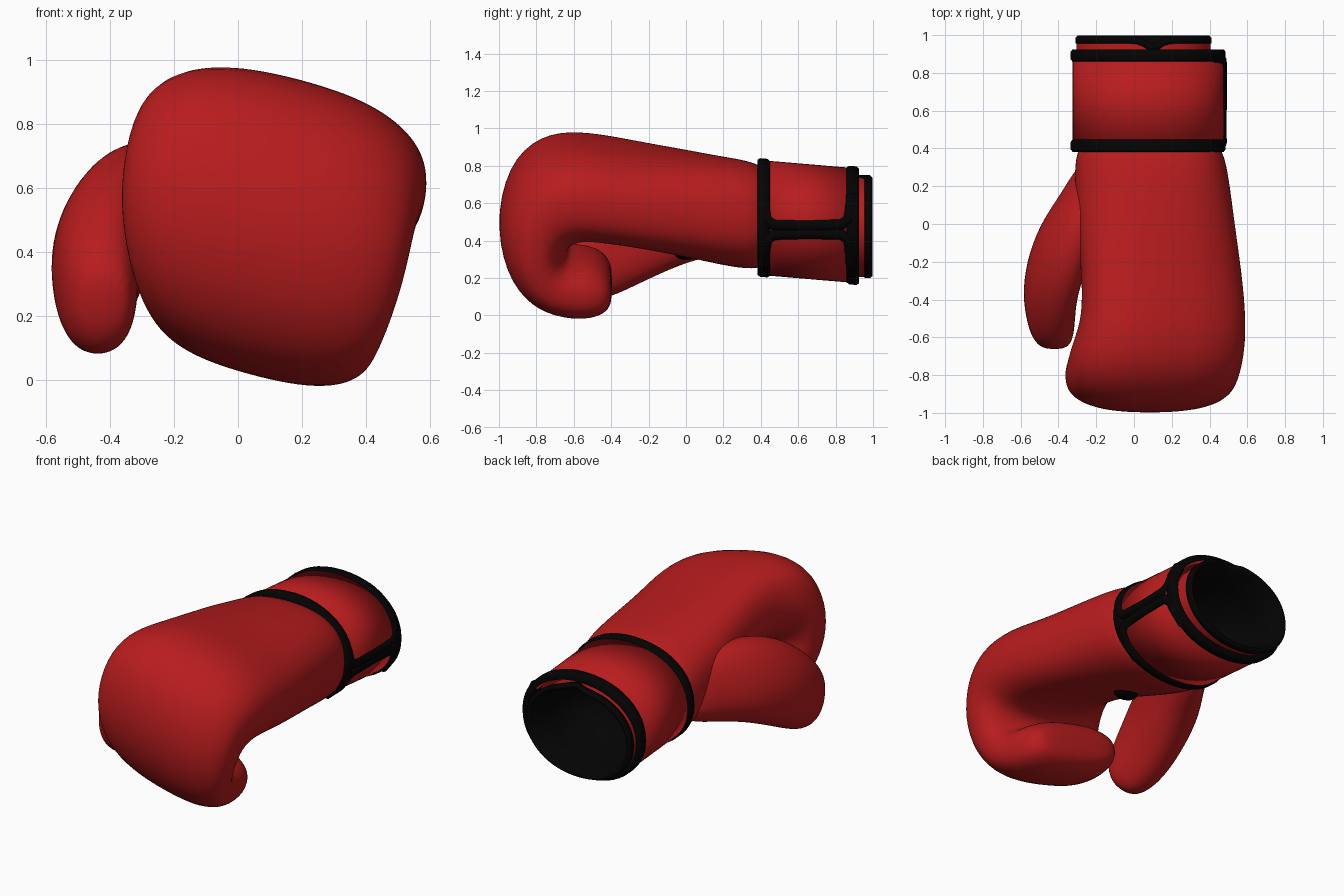
import bpy, bmesh, math
from mathutils import Vector

if "Cube" in bpy.data.objects:
    bpy.data.objects.remove(bpy.data.objects["Cube"])


def material(name, rgb):
    m = bpy.data.materials.new(name)
    m.diffuse_color = (*rgb, 1)
    m.use_nodes = True
    m.node_tree.nodes["Principled BSDF"].inputs["Base Color"].default_value = m.diffuse_color
    return m


RED = material("red leather", (0.475, 0.0115, 0.0125))
BLACK = material("black trim", (0.001, 0.001, 0.001))


def power(v, p):
    return math.copysign(abs(v) ** (2 / p), v)


def roll(co, degrees):
    """Turn and slant the fist about its long axis, fading out towards the wrist."""
    f = min(1, max(0, (0.4 - co.y) / 0.75))
    f = f * f * (3 - 2 * f)
    a = math.radians(degrees) * f
    dx, dz = co.x - 0.1, co.z - 0.5
    dz -= 0.10 * f * dx
    return Vector((0.1 + dx * math.cos(a) + dz * math.sin(a), co.y,
                   0.5 - dx * math.sin(a) + dz * math.cos(a)))


def loft(name, sections, mat, p=2.0, n=24, turn=0, subdiv=2, caps=(True, True), warp=None):
    """Skin rounded sections: (outer y, outer z, inner y, inner z, half width, centre x)."""
    bm = bmesh.new()
    rings = []
    for oy, oz, iy, iz, hw, cx in sections:
        ring = []
        for i in range(n):
            t = 2 * math.pi * i / n
            u, v = power(math.cos(t), p), power(math.sin(t), p)
            co = Vector((cx + hw * u, (oy + iy) / 2 + (oy - iy) / 2 * v,
                         (oz + iz) / 2 + (oz - iz) / 2 * v))
            co = roll(co, turn) if turn else co
            ring.append(bm.verts.new(warp(co) if warp else co))
        rings.append(ring)
    for a, b in zip(rings, rings[1:]):
        for i in range(n):
            j = (i + 1) % n
            bm.faces.new((a[i], a[j], b[j], b[i]))
    for use, ring in zip(caps, (rings[0], rings[-1])):
        if use:
            bm.faces.new(ring)
    bmesh.ops.recalc_face_normals(bm, faces=bm.faces)
    me = bpy.data.meshes.new(name)
    bm.to_mesh(me)
    bm.free()
    me.materials.append(mat)
    me.shade_smooth()
    ob = bpy.data.objects.new(name, me)
    bpy.context.collection.objects.link(ob)
    if subdiv:
        mod = ob.modifiers.new("smooth", 'SUBSURF')
        mod.levels = mod.render_levels = subdiv
    return ob


# Padded fist: back of the hand, curled knuckles, finger tips
loft("fist", [
    (0.46, 0.77, 0.46, 0.27, 0.35, 0.08),
    (0.36, 0.825, 0.36, 0.24, 0.40, 0.085),
    (0.20, 0.85, 0.20, 0.265, 0.415, 0.095),
    (0.00, 0.88, 0.00, 0.32, 0.425, 0.105),
    (-0.28, 0.915, -0.25, 0.395, 0.435, 0.125),
    (-0.52, 0.96, -0.48, 0.435, 0.445, 0.13),
    (-0.74, 0.95, -0.57, 0.43, 0.47, 0.10),
    (-0.93, 0.82, -0.61, 0.41, 0.47, 0.085),
    (-1.02, 0.54, -0.63, 0.385, 0.465, 0.085),
    (-0.975, 0.26, -0.63, 0.36, 0.435, 0.095),
    (-0.84, 0.08, -0.61, 0.345, 0.395, 0.11),
    (-0.66, 0.015, -0.57, 0.35, 0.365, 0.125),
    (-0.51, 0.01, -0.48, 0.34, 0.345, 0.125),
    (-0.42, 0.05, -0.41, 0.28, 0.30, 0.125),
    (-0.395, 0.11, -0.395, 0.21, 0.21, 0.125)], RED, p=2.5, turn=9)


# Thumb along the left side, its upper edge leaning in against the hand
def lean(co):
    co.x += 0.3 * max(0, co.z - 0.45)
    return co


loft("thumb", [
    (0.36, 0.62, 0.36, 0.36, 0.08, -0.20),
    (0.20, 0.72, 0.17, 0.32, 0.11, -0.275),
    (0.00, 0.76, 0.00, 0.28, 0.145, -0.37),
    (-0.20, 0.74, -0.20, 0.19, 0.155, -0.425),
    (-0.38, 0.66, -0.38, 0.10, 0.145, -0.45),
    (-0.54, 0.53, -0.50, 0.07, 0.13, -0.44),
    (-0.63, 0.42, -0.58, 0.09, 0.11, -0.43),
    (-0.675, 0.32, -0.64, 0.17, 0.07, -0.42)], RED, p=2.3, n=16, warp=lean)


# Wrist cuff: stations are (y, growth outwards) along a slightly drooping oval tube
def cuff_section(y, grow=0):
    cz = 0.522 - 0.085 * (y - 0.41)
    return (y, cz + 0.307 + grow, y, cz - 0.307 - grow, 0.40 + grow, 0.075)


def tube(name, stations, mat):
    loft(name, [cuff_section(*s) for s in stations], mat, n=48, subdiv=0, p=2.1,
         caps=(False, False))


tube("wrist_strap", [(0.40, -0.03), (0.40, 0.0), (0.90, 0.0), (0.90, -0.04)], RED)
for name, y in (("strap_front_trim", 0.415), ("strap_rear_trim", 0.892)):
    tube(name, [(y - 0.033, -0.03), (y - 0.033, 0.0), (y - 0.02, 0.01), (y + 0.02, 0.01),
                (y + 0.033, 0.0), (y + 0.033, -0.03)], BLACK)


# Strap overlap on the right: two rounded strap ends meeting at a black seam
def strap_end(name, side):
    path = [(0.415, 0.18), (0.42, 0.11), (0.433, 0.05), (0.47, 0.025), (0.65, 0.02),
            (0.83, 0.025), (0.867, 0.05), (0.88, 0.11), (0.886, 0.18)]
    cu = bpy.data.curves.new(name, 'CURVE')
    cu.dimensions = '3D'
    cu.bevel_depth = 0.034
    cu.bevel_resolution = 3
    sp = cu.splines.new('POLY')
    sp.points.add(len(path) - 1)
    for pt, (y, d) in zip(sp.points, path):
        z = 0.46 + side * d
        cz = 0.522 - 0.085 * (y - 0.41)
        x = 0.075 + 0.40 * (1 - abs((z - cz) / 0.307) ** 2.1) ** (1 / 2.1)
        pt.co = (x - 0.017, y, z, 1)
    cu.materials.append(BLACK)
    bpy.context.collection.objects.link(bpy.data.objects.new(name, cu))


strap_end("upper_strap_end", 1)
strap_end("lower_strap_end", -1)


# Inner sleeve with a notch in its top edge, black rim and dark lining
def notch(co):
    if co.y > 0.94 and co.z > 0.5:
        co.y -= 0.045 * math.exp(-((co.x - 0.10) / 0.05) ** 2)
    return co


def sleeve(y, g=0):
    return (y, 0.745 + g, y, 0.205 - g, 0.355 + g, 0.05)


loft("inner_sleeve", [sleeve(0.86), sleeve(0.965)], RED, n=64, subdiv=0, p=2.1,
     caps=(False, False), warp=notch)
loft("rim_and_lining", [sleeve(0.955, -0.005), sleeve(0.955, 0.006), sleeve(0.985, 0.006),
                        sleeve(0.998, -0.006), sleeve(0.985, -0.022), sleeve(0.80, -0.035),
                        sleeve(0.62, -0.08), sleeve(0.54, -0.18)],
     BLACK, n=64, subdiv=0, p=2.1, caps=(False, True), warp=notch)

# Small black lining patch in the palm
loft("palm_patch", [(y, 0.325 + h, y, 0.325 - h, w, 0.06) for y, h, w in
                    ((-0.06, 0.01, 0.03), (-0.03, 0.03, 0.08), (0.03, 0.03, 0.08),
                     (0.06, 0.01, 0.03))], BLACK, n=12, subdiv=1)
